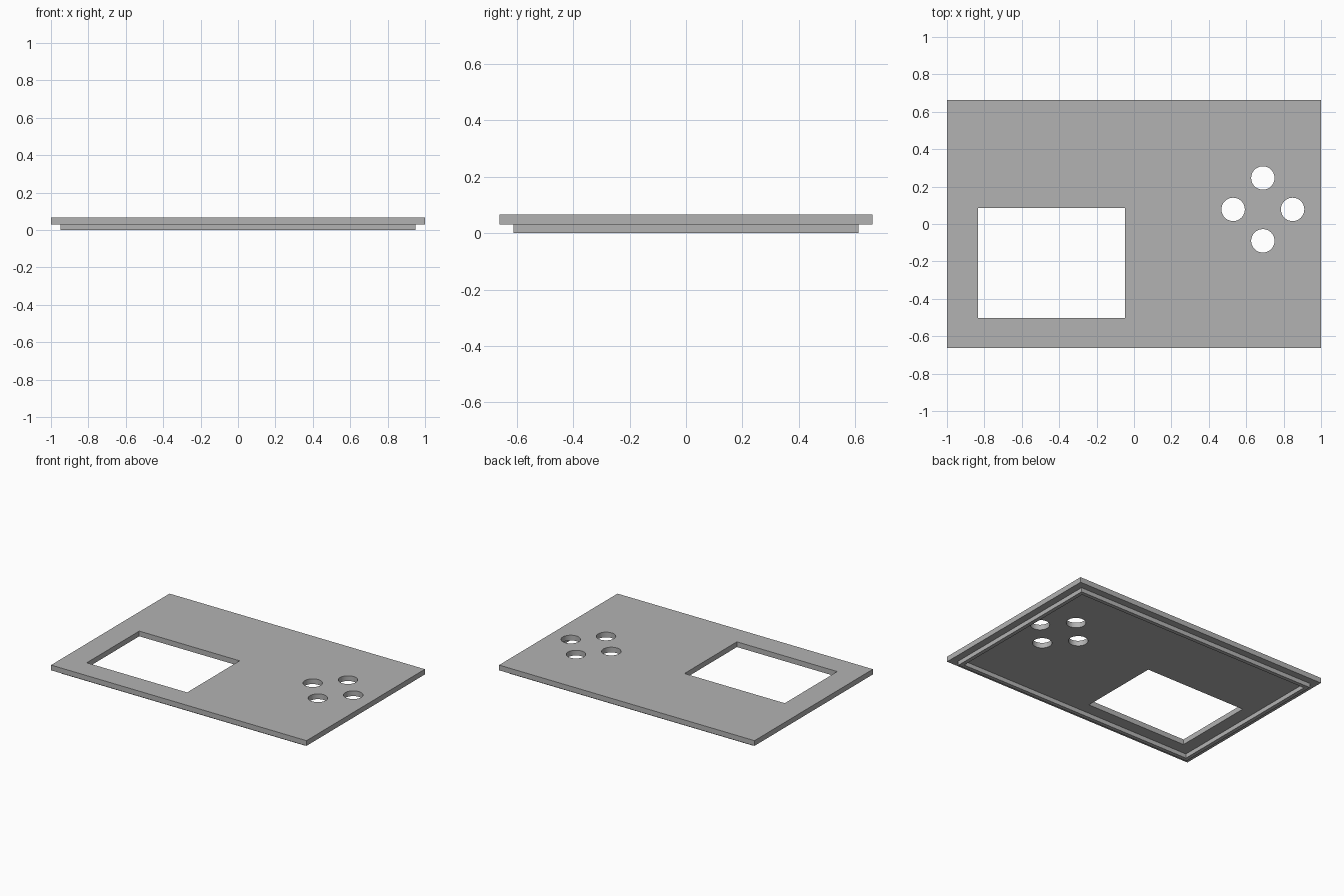
import bpy
import bmesh
from math import cos, sin, pi, radians

cube = bpy.data.objects.get("Cube")
if cube:
    bpy.data.objects.remove(cube, do_unlink=True)

grey = bpy.data.materials.new("plain grey")
grey.use_nodes = True
colour = (0.45, 0.45, 0.45, 1)
grey.diffuse_color = colour
grey.node_tree.nodes["Principled BSDF"].inputs["Base Color"].default_value = colour


def rectangle(x0, x1, y0, y1):
    return [(x0, y0), (x1, y0), (x1, y1), (x0, y1)]


def circle(cx, cy, r, sides=48):
    return [(cx + r * cos(2 * pi * i / sides), cy + r * sin(2 * pi * i / sides))
            for i in range(sides)]


def slab(name, loops, z0, z1):
    """Fill an outline with holes and extrude it from z0 up to z1."""
    bm = bmesh.new()
    edges = []
    for loop in loops:
        verts = [bm.verts.new((x, y, z0)) for x, y in loop]
        edges += [bm.edges.new((v, verts[i - 1])) for i, v in enumerate(verts)]
    bmesh.ops.triangle_fill(bm, edges=edges, use_beauty=True, normal=(0, 0, 1))
    grown = bmesh.ops.extrude_face_region(bm, geom=bm.faces[:], use_keep_orig=True)
    top = [g for g in grown["geom"] if isinstance(g, bmesh.types.BMVert)]
    bmesh.ops.translate(bm, verts=top, vec=(0, 0, z1 - z0))
    bmesh.ops.recalc_face_normals(bm, faces=bm.faces[:])
    mesh = bpy.data.meshes.new(name)
    bm.to_mesh(mesh)
    bm.free()
    mesh.materials.append(grey)
    obj = bpy.data.objects.new(name, mesh)
    bpy.context.collection.objects.link(obj)
    bpy.ops.object.select_all(action="DESELECT")
    obj.select_set(True)
    bpy.context.view_layer.objects.active = obj
    bpy.ops.object.shade_smooth_by_angle(angle=radians(30))
    return obj


# Cover plate with a screen window and four button holes in a diamond
LIP = 0.03
window = rectangle(-0.833, -0.047, -0.502, 0.085)
buttons = [circle(0.689 + dx, 0.078 + dy, 0.0625)
           for dx, dy in ((0.159, 0), (-0.159, 0), (0, 0.168), (0, -0.168))]
slab("cover_plate", [rectangle(-1, 1, -0.662, 0.662), window] + buttons, LIP, 0.067)

# Thin locating rim under the plate
T = 0.027
x, y = 0.95, 0.612
slab("locating_rim", [rectangle(-x, x, -y, y),
                      rectangle(T - x, x - T, T - y, y - T)], 0, LIP)
